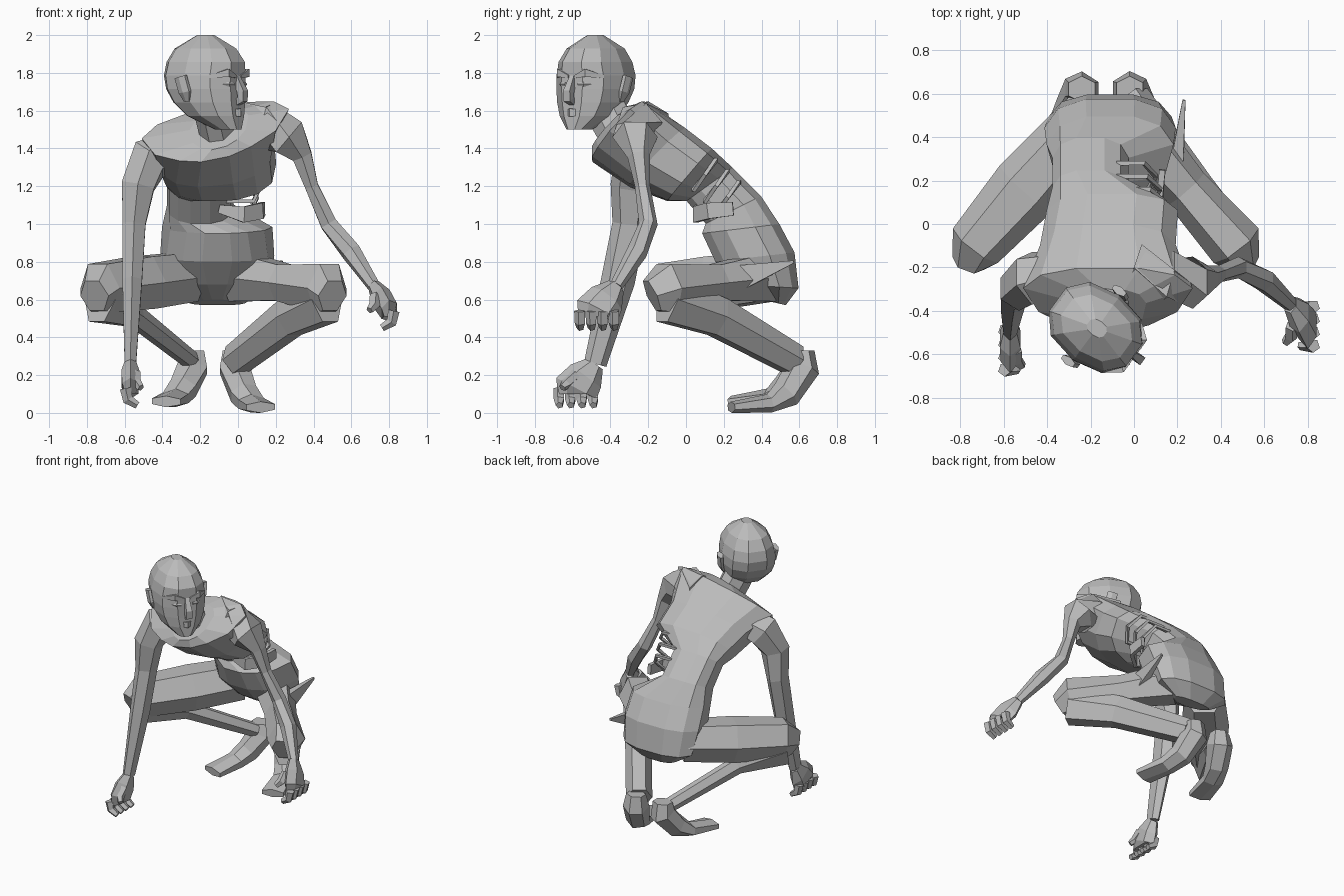
import bpy
import bmesh
from math import sin, cos, pi, sqrt, copysign
from mathutils import Vector, Matrix

if "Cube" in bpy.data.objects:
    bpy.data.objects.remove(bpy.data.objects["Cube"])

tone = (.5, .5, .5, 1)
grey = bpy.data.materials.new("plain grey")
grey.use_nodes = True
grey.diffuse_color = tone
grey.node_tree.nodes["Principled BSDF"].inputs["Base Color"].default_value = tone

RIGHT, LEFT = -1, 1
ACROSS, DEEP, UP = Vector((1, 0, 0)), Vector((0, 1, 0)), Vector((0, 0, 1))


def skin_rings(name, rings, matrix=Matrix()):
    """Bridge equal rings of points, cap both ends and keep the faces flat."""
    mesh_builder = bmesh.new()
    rows = [[mesh_builder.verts.new(point) for point in ring] for ring in rings]
    for lower, upper in zip(rows, rows[1:]):
        for i in range(len(lower)):
            mesh_builder.faces.new((lower[i - 1], lower[i], upper[i], upper[i - 1]))
    mesh_builder.faces.new(rows[0])
    mesh_builder.faces.new(rows[-1])
    bmesh.ops.recalc_face_normals(mesh_builder, faces=mesh_builder.faces)
    mesh = bpy.data.meshes.new(name)
    mesh_builder.to_mesh(mesh)
    mesh_builder.free()
    mesh.materials.append(grey)
    part = bpy.data.objects.new(name, mesh)
    part.matrix_world = matrix
    bpy.context.collection.objects.link(part)


def ring_around(center, first_axis, second_axis, sides, power=1, pinch=0):
    """Ellipse; a power below one is boxier, pinch narrows the far side."""
    ring = []
    for i in range(sides):
        angle = 2 * pi * (i + .5) / sides
        first, second = (copysign(abs(v) ** power, v) for v in (cos(angle), sin(angle)))
        first *= 1 + pinch * min(0, second)
        ring.append(center + first_axis * first + second_axis * second)
    return ring


def limb(name, joints, widths, depths=None, sides=6, hint=ACROSS, matrix=Matrix()):
    """Tube through the joints; widths run along the hint, depths across it."""
    joints = [Vector(joint) for joint in joints]
    depths = depths or widths
    rings = []
    for i, joint in enumerate(joints):
        following = joints[min(i + 1, len(joints) - 1)]
        along = (following - joints[max(i - 1, 0)]).normalized()
        wide = (hint - along * along.dot(hint)).normalized()
        rings.append(ring_around(joint, wide * widths[i], along.cross(wide) * depths[i], sides))
    skin_rings(name, rings, matrix)


# Torso: spine point and belly point (y, z), middle x, half width, belly pinch
torso = [
    ((-.3, 1.6), (-.5, 1.4), -.1, .16, .3),
    ((-.2, 1.62), (-.5, 1.34), -.12, .4, .5),
    ((0, 1.5), (-.3, 1.2), -.12, .32, .2),
    ((.14, 1.4), (-.1, 1.12), -.1, .31, .2),
    ((.25, 1.3), (0, 1.12), -.2, .18, .2),
    ((.4, 1.15), (.1, 1), -.2, .18, .2),
    ((.5, 1), (.08, .95), -.11, .3, .4),
    ((.58, .85), (.15, .8), -.11, .31, .3),
    ((.6, .66), (.27, .68), -.11, .29, .5),
    ((.53, .57), (.4, .6), -.11, .15, .5),
]
rings = []
for spine, belly, middle, half_width, pinch in torso:
    spine, belly = Vector((middle, *spine)), Vector((middle, *belly))
    # The left shoulder is carried higher, fading out down the back
    tilt = max(0, .1 - spine.y / 2)
    sideways = (ACROSS + UP * tilt) * half_width
    rings.append(ring_around((spine + belly) / 2, sideways, (spine - belly) / 2, 12, .75, pinch))
skin_rings("torso", rings)

limb("neck", [(-.1, -.2, 1.4), (-.11, -.37, 1.5), (-.15, -.45, 1.65)], [.15, .1, .1],
     [.15, .12, .12], sides=8)

# Head: an egg with a narrow jaw, built facing +x and turned toward the left
turn = Matrix.Translation((-.17, -.48, 0)) @ Matrix.Rotation(-pi / 5, 4, "Z")
rings = []
levels = 7
for i in range(levels + 1):
    rise = i / levels
    width = .185 * sqrt(1 - (1.93 * rise - .95) ** 2)
    jaw_shift = .15 * (1 - rise) ** 3
    back = jaw_shift - 1.35 * width
    front = min(.22, jaw_shift + 1.3 * width)
    middle = Vector(((front + back) / 2, 0, 1.5 + rise / 2))
    rings.append(ring_around(middle, ACROSS * (front - back) / 2, DEEP * width, 10, .85))
skin_rings("head", rings, turn)

# Face
limb("nose", [(.2, 0, 1.78), (.24, 0, 1.7), (.24, 0, 1.66), (.2, 0, 1.64)],
     [.02, .03, .03, .02], sides=4, hint=DEEP, matrix=turn)
for side, label in ((RIGHT, "right"), (LEFT, "left")):
    limb(label + "_brow", [(.21, side * .02, 1.78), (.2, side * .08, 1.8), (.13, side * .15, 1.78)],
         [.01, .03, .01], sides=4, hint=UP, matrix=turn)
    limb(label + "_eye", [(.21, side * .04, 1.74), (.2, side * .07, 1.74), (.17, side * .1, 1.74)],
         [.01, .015, .01], hint=UP, matrix=turn)
    limb(label + "_ear", [(0, side * .17, 1.65), (0, side * .19, 1.7), (-.02, side * .2, 1.78)],
         [.02, .04, .04], [.01, .02, .02], matrix=turn)
for label, height in (("upper_lip", 1.6), ("lower_lip", 1.58)):
    limb(label, [(.18, -.06, height), (.22, 0, height), (.18, .06, height)],
         [.01, .015, .01], sides=4, hint=UP, matrix=turn)

# Arms: the right one reaches the ground, the wasted left one hangs out wide
right_wrist = Vector((-.57, -.48, .26))
left_wrist = Vector((.72, -.37, .67))
limb("right_arm", [(-.3, -.22, 1.4), (-.47, -.25, 1.34), (-.53, -.3, 1.2), (-.55, -.3, 1),
                   (-.56, -.36, .7), right_wrist],
     [.1, .12, .1, .07, .06, .035], [.1, .13, .1, .09, .09, .06])
limb("left_arm", [(0, -.2, 1.52), (.15, -.25, 1.52), (.27, -.27, 1.46), (.34, -.25, 1.36),
                  (.39, -.23, 1.2), (.48, -.2, 1), (.6, -.26, .85), left_wrist],
     [.13, .13, .12, .06, .04, .05, .055, .035])


def hand(label, wrist, inward, lean):
    """Fist with its knuckles spread front to back and fingers curling inward."""
    knuckles = wrist + ACROSS * lean - DEEP * .1 - UP * .13
    limb(label + "_palm", [wrist, wrist.lerp(knuckles, .5), knuckles, knuckles - UP * .03],
         [.035, .055, .05, .03], [.05, .1, .12, .1])

    def finger(name, base, curl, sag):
        bend = base + curl / 4 + sag
        limb(name, [base, bend, bend + curl + sag * .5], [.032, .03, .02], sides=5, hint=DEEP)

    curl = ACROSS * inward * .05
    for i in range(4):
        base = knuckles - curl / 2 + DEEP * .06 * (i - 1.5)
        finger(label + "_finger_" + str(i + 1), base, curl, UP * -.06)
    thumb_root = wrist.lerp(knuckles, .4) + curl / 2 - DEEP * .06
    finger(label + "_thumb", thumb_root, curl / 2, (DEEP + UP) * -.05)


hand("right_hand", right_wrist, LEFT, 0)
hand("left_hand", left_wrist, RIGHT, .08)

# Legs squat symmetrically about the pelvis, with a withered right shin
for side, label, thigh, calf in ((RIGHT, "right", .16, .05), (LEFT, "left", .11, .09)):
    def place(out, y, z):
        return Vector((side * out - .13, y, z))

    hip, knee = place(.14, .42, .72), place(.6, -.1, .66)
    kneecap, ankle = place(.63, -.18, .62), place(.12, .57, .28)
    limb(label + "_thigh", [hip, hip.lerp(knee, .5), knee, kneecap],
         [.15, thigh, .15, .1], [.14, thigh, .13, .08], hint=UP)
    limb(label + "_shin", [knee - UP * .06, knee.lerp(ankle, .4), ankle],
         [.14, calf * 1.3, calf], [.1, calf, calf], hint=UP)
    # Raised heel dropping to a flat toe block
    lift = .03 if side == RIGHT else 0
    limb(label + "_foot", [place(.11, .62, .33), place(.11, .62, .24), place(.16, .53, .1 + lift),
                           place(.2, .44, .05 + lift), place(.25, .24, .03 + lift)],
         [.07, .09, .08, .08, .09], [.06, .09, .08, .05, .03])

# Exposed ribs bridging the open left flank
for i in range(3):
    start = Vector((-.08, .16, 1.34)) + (DEEP - UP) * i * .06
    reach = ACROSS * (.22 - i * .02)
    drop = DEEP * -.06 - UP * .08
    limb("rib_" + str(i + 1), [start, start + reach * .7, start + reach + drop,
                               start + reach * .8 + drop * 2, start + drop * 2],
         [.014] * 5, sides=4, hint=DEEP)

# Torn rim at the front of the belly and loose skin at the left hip
limb("belly_rim", [(-.1, .06, 1.08), (.03, .05, 1.05), (.12, .12, 1.07), (.13, .25, 1.08)],
     [.03, .06, .06, .05], [.02] * 4, sides=4, hint=UP)
limb("hip_flap", [(.2, .3, .72), (.23, .57, .8)], [.09, .01], [.04, .01], sides=4, hint=UP)
